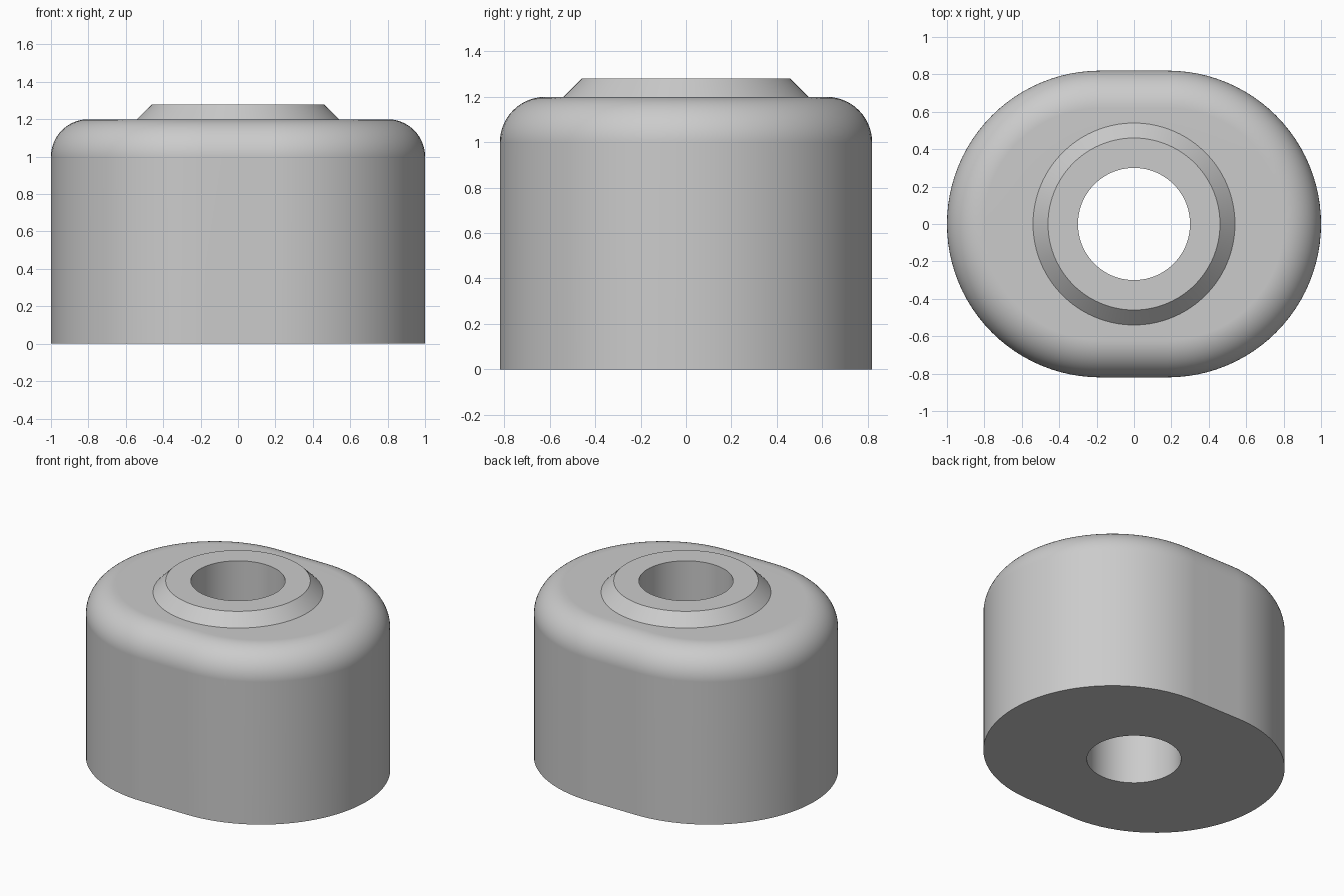
import bpy
import bmesh
from math import sin, cos, pi

cube = bpy.data.objects.get("Cube")
if cube:
    bpy.data.objects.remove(cube, do_unlink=True)

WIDE, DEEP = 1.0, 0.82        # half sizes of the rounded body
SHIFT = WIDE - DEEP           # offset of each end arc from the centre
SHOULDER, FILLET = 1.2, 0.2
COLLAR_TOP, COLLAR_BASE_R, COLLAR_TOP_R, BORE_R = 1.28, 0.54, 0.46, 0.3
ARC, STEPS = 48, 14           # segments per end arc and in the fillet
COUNT = 2 * (ARC + 1)


def oblong(radius, z):
    """Two half circles joined by straight sides."""
    return [(side * (SHIFT + radius * cos(a)), side * radius * sin(a), z)
            for side in (1, -1)
            for a in (-pi / 2 + pi * i / ARC for i in range(ARC + 1))]


def circle(radius, z):
    angles = [-pi / 2 + 2 * pi * (i + 0.5) / COUNT for i in range(COUNT)]
    return [(radius * cos(a), radius * sin(a), z) for a in angles]


def loft_closed(name, loops, material):
    """Bridge the loops in order, joining the last back to the first."""
    bm = bmesh.new()
    rings = [[bm.verts.new(p) for p in loop] for loop in loops]
    for k, lower in enumerate(rings):
        upper = rings[(k + 1) % len(rings)]
        for i in range(COUNT):
            j = (i + 1) % COUNT
            bm.faces.new((lower[i], lower[j], upper[j], upper[i]))
    bmesh.ops.recalc_face_normals(bm, faces=bm.faces)
    mesh = bpy.data.meshes.new(name)
    bm.to_mesh(mesh)
    bm.free()
    mesh.materials.append(material)
    obj = bpy.data.objects.new(name, mesh)
    bpy.context.collection.objects.link(obj)
    return obj


grey = bpy.data.materials.new("light_grey")
grey.use_nodes = True
grey.diffuse_color = (0.6, 0.6, 0.6, 1)
grey.node_tree.nodes["Principled BSDF"].inputs["Base Color"].default_value = (0.6, 0.6, 0.6, 1)

# Outer wall and rounded shoulder
loops = [oblong(DEEP, 0)]
for s in range(STEPS + 1):
    a = pi / 2 * s / STEPS
    loops.append(oblong(DEEP - FILLET + FILLET * cos(a),
                        SHOULDER - FILLET + FILLET * sin(a)))

# Chamfered collar and through bore
loops += [circle(COLLAR_BASE_R, SHOULDER), circle(COLLAR_TOP_R, COLLAR_TOP),
          circle(BORE_R, COLLAR_TOP), circle(BORE_R, 0)]
body = loft_closed("bushing_body", loops, grey)

# Smooth curves, crisp rims and flat faces
bpy.ops.object.select_all(action="DESELECT")
body.select_set(True)
bpy.context.view_layer.objects.active = body
bpy.ops.object.shade_smooth_by_angle(angle=pi / 6)
weighted = body.modifiers.new("flat_face_normals", "WEIGHTED_NORMAL")
weighted.keep_sharp = True
